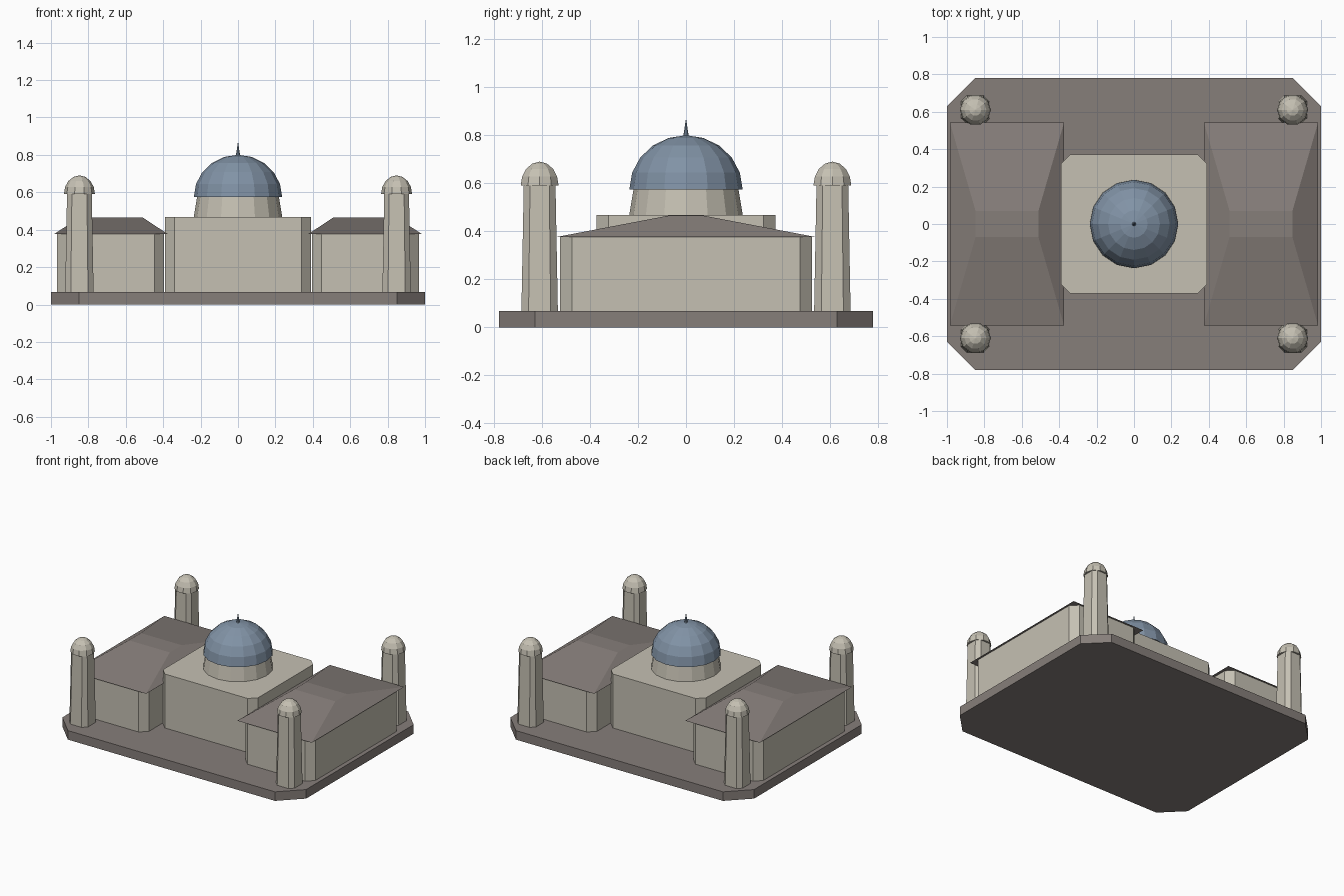
import bpy, bmesh, math

if "Cube" in bpy.data.objects:
    bpy.data.objects.remove(bpy.data.objects["Cube"])

def material(name, rgb):
    m = bpy.data.materials.new(name)
    m.diffuse_color = (*rgb, 1)
    m.use_nodes = True
    m.node_tree.nodes["Principled BSDF"].inputs["Base Color"].default_value = m.diffuse_color
    return m

stone = material("stone", (0.56, 0.53, 0.45))
slate = material("slate", (0.24, 0.21, 0.195))
blue = material("blue_tile", (0.22, 0.29, 0.38))

def loft(name, rings, mat, loc=(0, 0, 0)):
    """Skin a stack of equal-length rings and cap both ends."""
    bm = bmesh.new()
    loops = [[bm.verts.new(p) for p in r] for r in rings]
    n = len(loops[0])
    for a, b in zip(loops, loops[1:]):
        for i in range(n):
            j = (i + 1) % n
            bm.faces.new((a[i], a[j], b[j], b[i]))
    bm.faces.new(loops[0][::-1])
    bm.faces.new(loops[-1])
    bmesh.ops.remove_doubles(bm, verts=bm.verts, dist=1e-5)
    bmesh.ops.recalc_face_normals(bm, faces=bm.faces)
    me = bpy.data.meshes.new(name)
    bm.to_mesh(me)
    bm.free()
    me.materials.append(mat)
    ob = bpy.data.objects.new(name, me)
    ob.location = loc
    bpy.context.collection.objects.link(ob)
    return ob

def rect(hx, hy, z, c=0):
    """Rectangle ring, with corners cut by c when c > 0."""
    if not c:
        return [(-hx, -hy, z), (hx, -hy, z), (hx, hy, z), (-hx, hy, z)]
    x, y = hx - c, hy - c
    return [(-x, -hy, z), (x, -hy, z), (hx, -y, z), (hx, y, z),
            (x, hy, z), (-x, hy, z), (-hx, y, z), (-hx, -y, z)]

def circle(r, z, n):
    return [(r * math.cos(2 * math.pi * i / n), r * math.sin(2 * math.pi * i / n), z)
            for i in range(n)]

def dome(name, r, h, z, n, bands, mat, loc=(0, 0, 0)):
    steps = [math.pi / 2 * k / bands for k in range(bands)] + [math.pi / 2 - 0.02]
    return loft(name, [circle(r * math.cos(t), z + h * math.sin(t), n) for t in steps], mat, loc)

# Plinth and central hall
loft("plinth", [rect(1, 0.78, 0, 0.15), rect(1, 0.78, 0.067, 0.15)], slate)
loft("central_hall", [rect(0.39, 0.372, 0.067, 0.05), rect(0.39, 0.372, 0.467, 0.05)], stone)

# Drum, main dome and finial
loft("drum", [circle(0.237, 0.465, 16), circle(0.218, 0.578, 16)], stone)
dome("main_dome", 0.236, 0.225, 0.575, 16, 5, blue)
loft("finial", [circle(0.013, 0.785, 8), circle(0.001, 0.865, 8)], blue)

for sx, side in ((-1, "left"), (1, "right")):
    # Side wings with hipped roofs
    at = (sx * 0.682, 0, 0)
    loft(f"{side}_wing", [rect(0.286, 0.526, 0.067, 0.05), rect(0.286, 0.526, 0.376, 0.05)], stone, at)
    loft(f"{side}_wing_roof", [rect(0.305, 0.542, 0.376), rect(0.168, 0.07, 0.466)],
         slate, (sx * 0.679, 0, 0))
    # Corner towers with small domes
    for sy, end in ((-1, "front"), (1, "back")):
        at = (sx * 0.848, sy * 0.61, 0)
        loft(f"{end}_{side}_tower", [rect(0.076, 0.076, 0.067, 0.03), rect(0.066, 0.066, 0.6, 0.026)], stone, at)
        dome(f"{end}_{side}_tower_dome", 0.083, 0.1, 0.59, 10, 4, stone, at)
